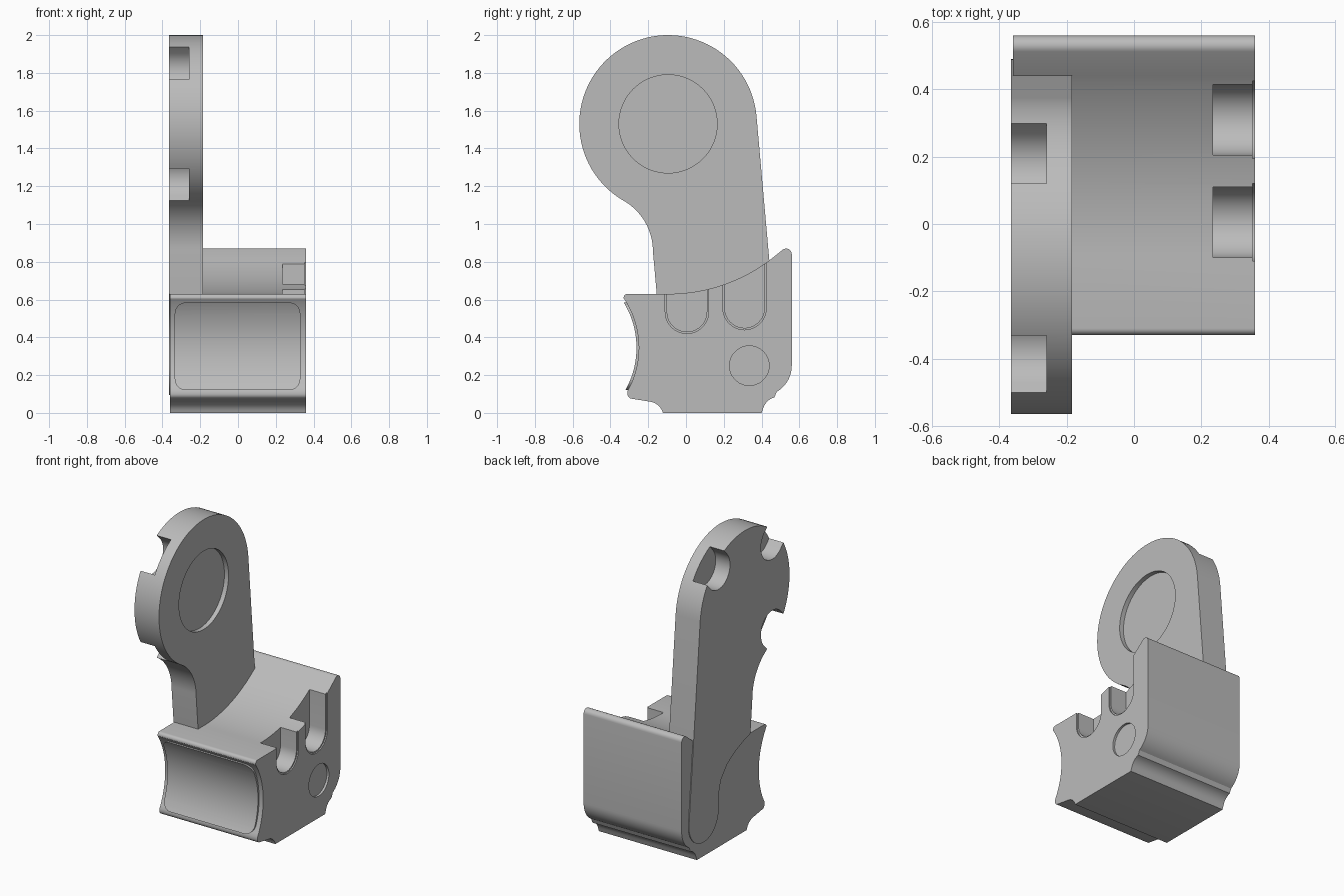
import bpy, bmesh
from math import sin, cos, radians
from mathutils import Vector

cube = bpy.data.objects.get("Cube")
if cube:
    bpy.data.objects.remove(cube, do_unlink=True)

grey = bpy.data.materials.new("light grey")
grey.use_nodes = True
color = (0.5, 0.5, 0.5, 1)
grey.diffuse_color = color
grey.node_tree.nodes["Principled BSDF"].inputs["Base Color"].default_value = color


def arc(cy, cz, r, a0, a1, n=16):
    steps = [radians(a0 + (a1 - a0) * i / n) for i in range(n + 1)]
    return [(cy + r * cos(a), cz + r * sin(a)) for a in steps]


def prism(name, pts, lo, hi, axis="x"):
    """Extrude a closed outline along x (points are y, z) or y (points are x, z)."""
    bm = bmesh.new()
    place = (lambda a, b: (lo, a, b)) if axis == "x" else (lambda a, b: (a, lo, b))
    face = bm.faces.new([bm.verts.new(place(a, b)) for a, b in pts])
    out = bmesh.ops.extrude_face_region(bm, geom=[face])["geom"]
    move = Vector((hi - lo, 0, 0)) if axis == "x" else Vector((0, hi - lo, 0))
    bmesh.ops.translate(bm, vec=move, verts=[v for v in out if isinstance(v, bmesh.types.BMVert)])
    bmesh.ops.recalc_face_normals(bm, faces=bm.faces)
    mesh = bpy.data.meshes.new(name)
    bm.to_mesh(mesh)
    bm.free()
    mesh.materials.append(grey)
    obj = bpy.data.objects.new(name, mesh)
    bpy.context.collection.objects.link(obj)
    return obj


def activate(obj):
    bpy.ops.object.select_all(action="DESELECT")
    obj.select_set(True)
    bpy.context.view_layer.objects.active = obj


def combine(obj, tool, operation="DIFFERENCE"):
    activate(obj)
    mod = obj.modifiers.new("cut", "BOOLEAN")
    mod.operation, mod.object, mod.solver = operation, tool, "EXACT"
    bpy.ops.object.modifier_apply(modifier=mod.name)
    bpy.data.objects.remove(tool, do_unlink=True)


def slot(cy, cz, r, angle, length):
    """U-shaped outline, open towards the given angle."""
    a = radians(angle)
    pts = arc(cy, cz, r, angle + 90, angle + 270, 20)
    dy, dz = length * cos(a), length * sin(a)
    return pts + [(pts[-1][0] + dy, pts[-1][1] + dz), (pts[0][0] + dy, pts[0][1] + dz)]


DISC = (-0.095, 1.53)
PIVOT = (0.335, 0.25)
FRONT = (-0.72, 0.345)

# Block: saddle top, hollow front, coved foot
outline = [(-0.12, 0), (0.40, 0)]
outline += arc(0.49, 0, 0.085, 165, 105, 6)
outline += arc(0.40, 0.25, 0.16, -60, 0, 10)
outline += arc(0.53, 0.84, 0.03, 0, 125, 8)
outline += arc(*DISC, 0.9, -53.5, -90, 24)
outline += arc(-0.31, 0.61, 0.02, 90, 190, 6)
outline += arc(*FRONT, 0.47, 32, -29, 24)
outline += arc(-0.285, 0.1, 0.025, 180, 260, 5)
outline += arc(-0.20, -0.02, 0.08, 80, 15, 6)
block = prism("block", outline, -0.36, 0.36)

# Pair of open slots and a shallow round recess on the left side
for cy, cz in ((0.005, 0.535), (0.31, 0.555)):
    combine(block, prism("slot_cutter", slot(cy, cz, 0.105, 90, 0.5), 0.235, 0.5))
    rim = prism("rim_cutter", slot(cy, cz, 0.115, 90, 0.5), 0.352, 0.5)
    combine(block, rim)
combine(block, prism("recess_cutter", arc(*PIVOT, 0.105, 0, 350, 35), 0.345, 0.5))

# Curved pad with rounded corners, slightly proud of the hollow front
pad_outline = arc(*FRONT, 0.458, 36, -36, 28) + arc(*FRONT, 0.49, -36, 36, 28)
pad = prism("front_pad", pad_outline, -0.34, 0.34)
corner = 0.06
left, right, low, high = -0.335, 0.33, 0.12, 0.585
window = []
for cx, cz, a in ((right, high, 0), (left, high, 90), (left, low, 180), (right, low, 270)):
    cx += corner if cx < 0 else -corner
    cz += corner if cz == low else -corner
    window += arc(cx, cz, corner, a, a + 90, 8)
combine(pad, prism("pad_trim", window, -0.6, 0.1, "y"), "INTERSECT")

# Arm: round head, waisted neck, rounded tail set into the block
arm_outline = arc(*DISC, 0.47, 5, 240, 64)
arm_outline += arc(-0.485, 0.855, 0.31, 59, 0, 16)
arm_outline += [(-0.155, 0.63), (-0.09, 0.61), (0.0, 0.575), (0.09, 0.52), (0.155, 0.44), (0.18, 0.35)]
arm_outline += arc(*PIVOT, 0.155, 180, 365, 24)
arm = prism("arm", arm_outline, -0.365, -0.185)

# Three notches in the head's outer rim and a shallow round socket inside
for angle in (48, 135, 225):
    a = radians(angle)
    cy, cz = DISC[0] + 0.41 * cos(a), DISC[1] + 0.41 * sin(a)
    combine(arm, prism("notch_cutter", slot(cy, cz, 0.12, angle, 0.3), -0.5, -0.26))
combine(arm, prism("socket_cutter", arc(*DISC, 0.26, 0, 355, 71), -0.215, 0))

for obj in (block, pad, arm):
    activate(obj)
    bpy.ops.object.shade_smooth_by_angle(angle=radians(30))
